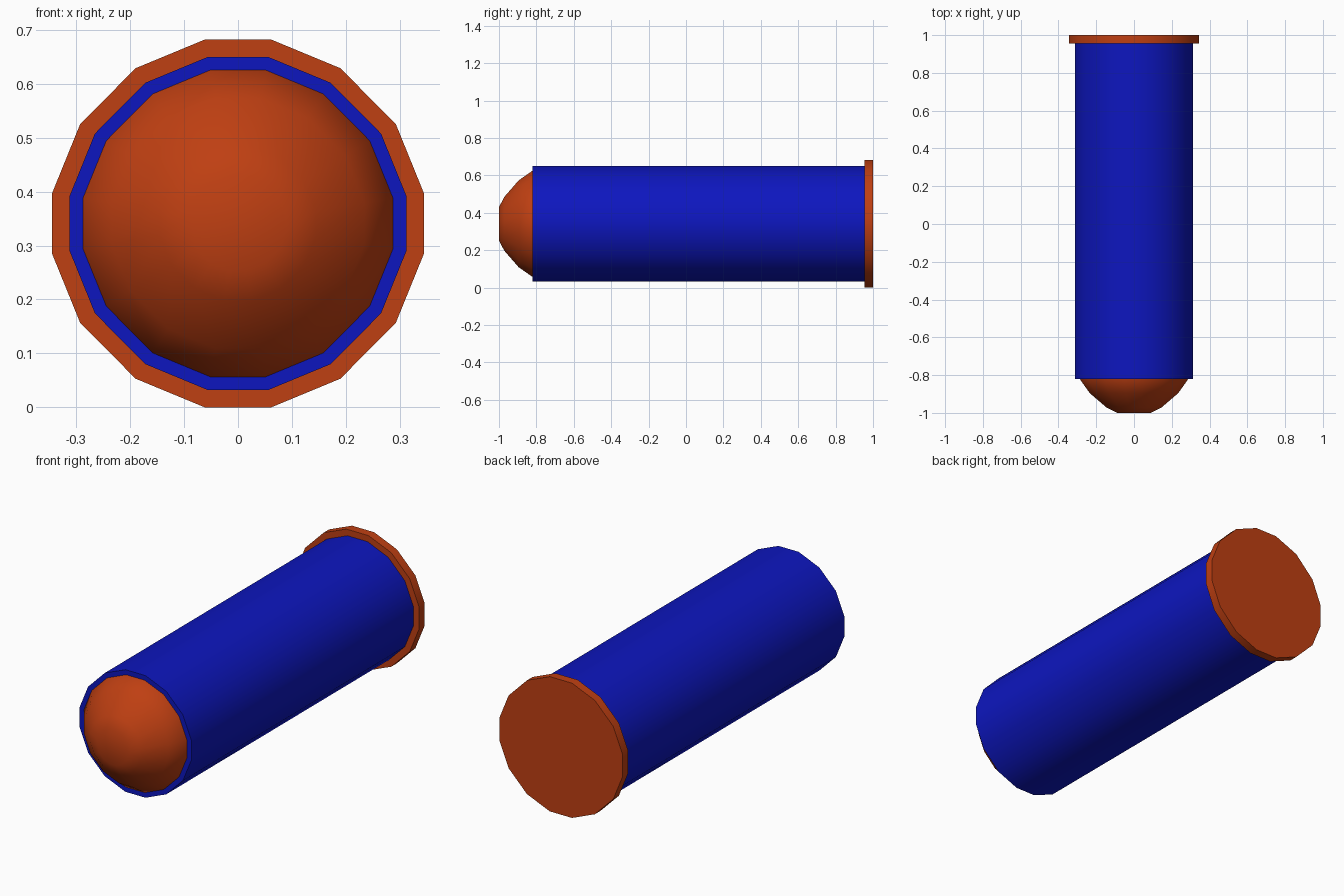
import bpy, bmesh, math

if "Cube" in bpy.data.objects:
    bpy.data.objects.remove(bpy.data.objects["Cube"])

CENTRE_Z = 0.341
# One quarter of the 16-sided outline (x, z), mirrored into a full ring
QUARTER = [(0.345, 0.056), (0.293, 0.184), (0.190, 0.288), (0.062, 0.341)]
OUTLINE = (QUARTER
           + [(-x, z) for x, z in reversed(QUARTER)]
           + [(-x, -z) for x, z in QUARTER]
           + [(x, -z) for x, z in reversed(QUARTER)])


def material(name, color):
    mat = bpy.data.materials.new(name)
    mat.diffuse_color = color
    mat.use_nodes = True
    mat.node_tree.nodes["Principled BSDF"].inputs["Base Color"].default_value = mat.diffuse_color
    return mat


def loft(name, rings, mat):
    """Skin scaled copies of the outline along y; rings = [(y, scale), ...]."""
    bm = bmesh.new()
    loops = [[bm.verts.new((x * s, y, CENTRE_Z + z * s)) for x, z in OUTLINE]
             for y, s in rings]
    n = len(OUTLINE)
    for a, b in zip(loops, loops[1:]):
        for i in range(n):
            j = (i + 1) % n
            bm.faces.new((a[i], a[j], b[j], b[i]))
    bm.faces.new(loops[0])
    bm.faces.new(loops[-1])
    bmesh.ops.recalc_face_normals(bm, faces=bm.faces)
    mesh = bpy.data.meshes.new(name)
    bm.to_mesh(mesh)
    bm.free()
    obj = bpy.data.objects.new(name, mesh)
    bpy.context.collection.objects.link(obj)
    mesh.materials.append(mat)
    bpy.ops.object.select_all(action='DESELECT')
    obj.select_set(True)
    bpy.context.view_layer.objects.active = obj
    bpy.ops.object.shade_smooth_by_angle(angle=math.radians(40))
    return obj


orange = material("copper_orange", (0.52, 0.05, 0.006, 1))
blue = material("deep_blue", (0.004, 0.008, 0.52, 1))

# Long tube, rounded nose and flanged base
loft("tube_body", [(-0.82, 0.906), (0.96, 0.906)], blue)
loft("rounded_nose", [(-1.0, 0.26), (-0.972, 0.42), (-0.895, 0.68),
                      (-0.82, 0.834), (-0.815, 0.834)], orange)
loft("base_rim", [(0.955, 1.0), (1.0, 1.0)], orange)
